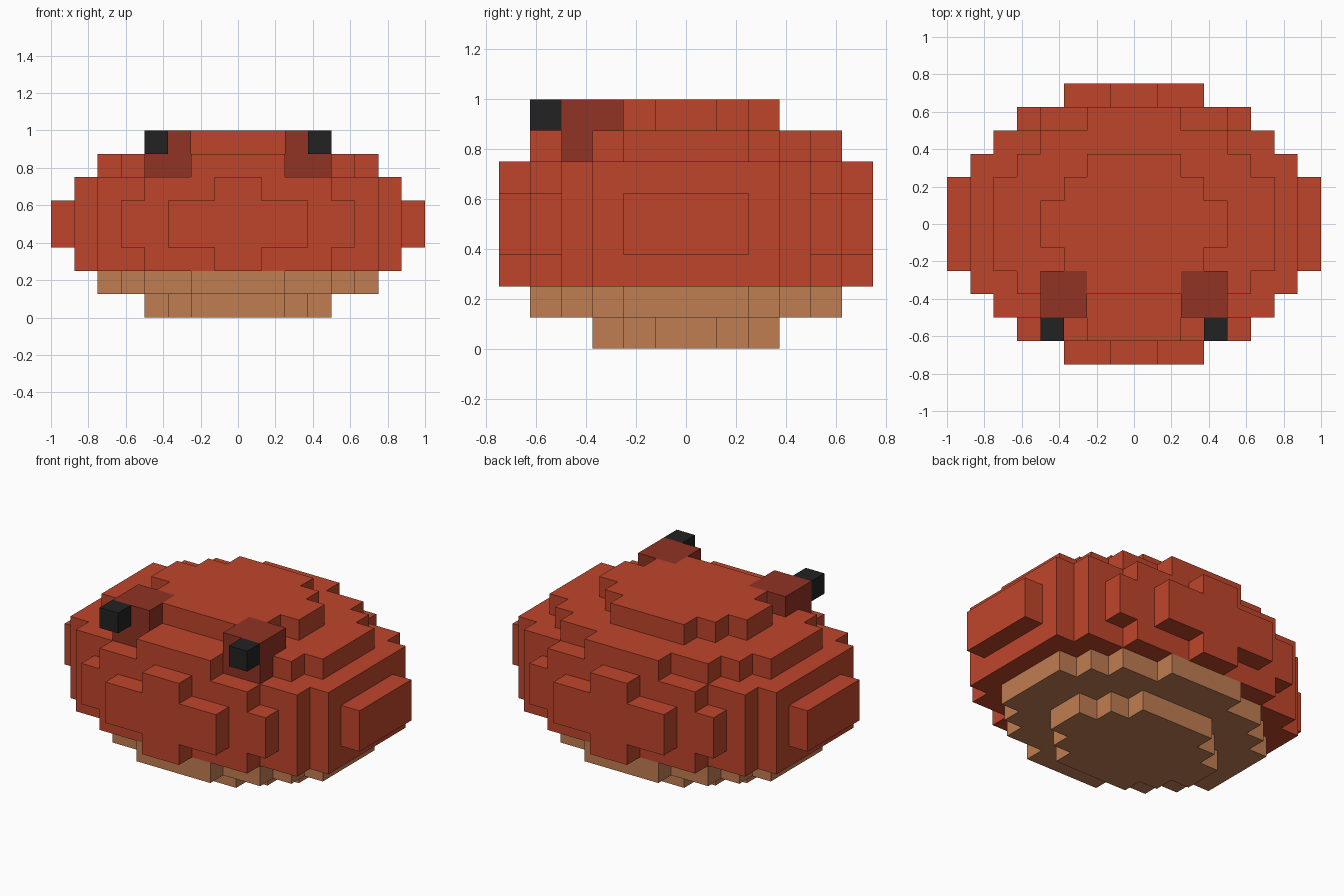
import bpy
import bmesh
from mathutils import Vector

UNIT = 0.125  # edge length of one block

cube = bpy.data.objects.get("Cube")
if cube:
    bpy.data.objects.remove(cube, do_unlink=True)


def make_material(name, rgb):
    """Flat material from display values, converted to linear."""
    linear = [((c / 255 + 0.055) / 1.055) ** 2.4 for c in rgb]
    mat = bpy.data.materials.new(name)
    mat.use_nodes = True
    mat.diffuse_color = (*linear, 1)
    bsdf = mat.node_tree.nodes["Principled BSDF"]
    bsdf.inputs["Base Color"].default_value = (*linear, 1)
    bsdf.inputs["Roughness"].default_value = 0.9
    return mat


def blocks(x0, x1, y0, y1, z0, z1):
    """All block cells inside a box given in block units."""
    return {(x, y, z) for x in range(x0, x1) for y in range(y0, y1) for z in range(z0, z1)}


def stepped(tiers, z0, z1):
    """Stepped round slab: union of centred boxes given as half sizes."""
    cells = set()
    for rx, ry in tiers:
        cells |= blocks(-rx, rx, -ry, ry, z0, z1)
    return cells


def build(name, cells, solid, mat):
    """Skin a set of cells, leaving out faces buried in the whole model."""
    bm = bmesh.new()
    for cell in sorted(cells):
        centre = Vector(cell) + Vector((0.5, 0.5, 0.5))
        for axis in range(3):
            for sign in (-1, 1):
                n = Vector((0, 0, 0))
                n[axis] = sign
                if tuple(int(c + d) for c, d in zip(cell, n)) in solid:
                    continue
                u = Vector((0, 0, 0))
                u[(axis + 1) % 3] = 0.5
                v = n.cross(u)
                corner = centre + n / 2
                loop = (corner - u - v, corner + u - v, corner + u + v, corner - u + v)
                bm.faces.new([bm.verts.new(p * UNIT) for p in loop])
    bmesh.ops.remove_doubles(bm, verts=bm.verts, dist=0.001)
    mesh = bpy.data.meshes.new(name)
    bm.to_mesh(mesh)
    bm.free()
    mesh.materials.append(mat)
    obj = bpy.data.objects.new(name, mesh)
    bpy.context.collection.objects.link(obj)


red = make_material("shell red", (191, 69, 43))
dark_red = make_material("dark red", (145, 51, 35))
tan = make_material("belly tan", (192, 125, 82))
black = make_material("eye black", (34, 34, 34))

# Stepped outlines shared by the top and the bottom
small = [(2, 3), (3, 2), (4, 1)]
medium = [(2, 5), (4, 4), (5, 3), (6, 2)]
large = [(4, 5), (6, 4), (7, 3)]

# Belly and shell slabs
belly = stepped(small, 0, 1) | stepped(medium, 1, 2)
shell = stepped(large, 2, 6) | stepped(medium, 6, 7) | stepped(small, 7, 8)
# Raised bumps around the shell rim: front, back and sides
shell |= stepped([(5, 5), (3, 6), (8, 2)], 3, 5) | stepped([(1, 6)], 2, 6)

# Eye stalks and eyes
parts = [("belly", belly, tan)]
for side, flip in (("left", False), ("right", True)):
    stalk = blocks(2, 4, -4, -2, 6, 8)
    eye = blocks(3, 4, -5, -4, 7, 8)
    if flip:
        stalk = {(-x - 1, y, z) for x, y, z in stalk}
        eye = {(-x - 1, y, z) for x, y, z in eye}
    shell -= stalk
    parts += [(side + "_eye_stalk", stalk, dark_red), (side + "_eye", eye, black)]
parts.append(("shell", shell, red))

solid = set().union(*(cells for _, cells, _ in parts))
for name, cells, mat in parts:
    build(name, cells, solid, mat)
